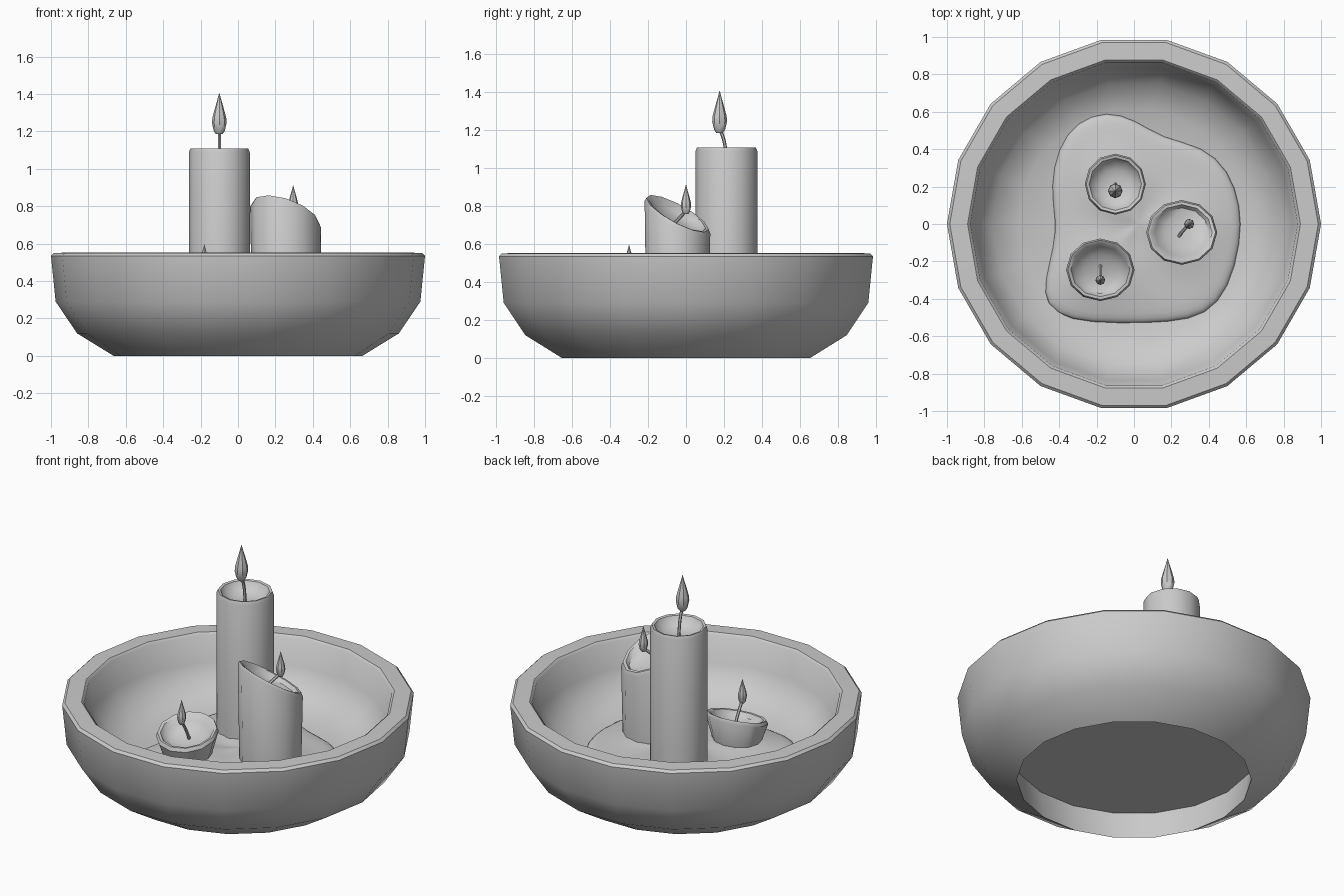
import bpy, bmesh, math
from mathutils import Vector

if "Cube" in bpy.data.objects:
    bpy.data.objects.remove(bpy.data.objects["Cube"])


def finish(name, bm, angle=40):
    bmesh.ops.recalc_face_normals(bm, faces=bm.faces)
    me = bpy.data.meshes.new(name)
    bm.to_mesh(me)
    bm.free()
    ob = bpy.data.objects.new(name, me)
    bpy.context.collection.objects.link(ob)
    bpy.ops.object.select_all(action='DESELECT')
    ob.select_set(True)
    bpy.context.view_layer.objects.active = ob
    bpy.ops.object.shade_smooth_by_angle(angle=math.radians(angle))
    return ob


def skin(name, rings, start_cap=True, angle=40):
    """Join a list of equal-length point rings into a capped surface."""
    bm = bmesh.new()
    loops = [[bm.verts.new(p) for p in ring] for ring in rings]
    n = len(loops[0])
    for a, b in zip(loops, loops[1:]):
        for i in range(n):
            j = (i + 1) % n
            bm.faces.new((a[i], a[j], b[j], b[i]))
    caps = [loops[0], loops[-1]] if start_cap else [loops[-1]]
    for loop in caps:
        c = bm.verts.new(sum((v.co for v in loop), Vector()) / n)
        for i in range(n):
            bm.faces.new((loop[i], loop[(i + 1) % n], c))
    return finish(name, bm, angle)


def ring(cx, cy, rx, ry, n, height):
    """Ellipse of points; height is a function of the offsets from the centre."""
    pts = []
    for i in range(n):
        a = math.tau * i / n
        dx, dy = rx * math.cos(a), ry * math.sin(a)
        pts.append((cx + dx, cy + dy, height(dx, dy)))
    return pts


# Bowl: recessed underside, outer wall, rim, inner wall, floor
bowl = [(0.69, 0.175), (0.665, 0), (0.86, 0.12), (0.975, 0.29), (1.0, 0.535), (0.985, 0.55),
        (0.89, 0.553), (0.875, 0.54), (0.85, 0.38), (0.76, 0.26), (0.62, 0.195), (0.4, 0.185)]
skin("bowl", [ring(0, 0, r, r, 18, lambda dx, dy, z=z: z) for r, z in bowl])

# Candles: name, centre, radii, foot taper, top height, slope of the top in x and y
candles = [("tall_candle", -0.10, 0.213, 0.163, 0.163, 1.0, 1.108, 0, 0),
           ("middle_candle", 0.255, -0.045, 0.19, 0.173, 0.95, 0.76, -0.3, -0.5),
           ("short_candle", -0.18, -0.245, 0.183, 0.167, 0.72, 0.388, 0, 0.29)]
for name, cx, cy, rx, ry, taper, top, sx, sy in candles:
    rings = [ring(cx, cy, rx * taper, ry * taper, 12, lambda dx, dy: 0.2)]
    for s, drop in [(1, 0.02), (0.95, 0), (0.86, 0.004), (0.76, 0.035), (0.5, 0.06), (0.2, 0.068)]:
        rings.append(ring(cx, cy, rx * s, ry * s, 12,
                          lambda dx, dy: top - drop + sx * dx + sy * dy))
    skin(name, rings)

# Melted wax pool, swelling towards the candles
outline = [(-0.15, 0.61), (0.01, 0.56), (0.15, 0.46), (0.37, 0.42), (0.51, 0.29), (0.575, 0.1),
           (0.575, -0.1), (0.51, -0.35), (0.39, -0.49), (0.2, -0.53), (-0.1, -0.535),
           (-0.35, -0.52), (-0.48, -0.44), (-0.48, -0.3), (-0.43, -0.12), (-0.42, 0.02),
           (-0.45, 0.2), (-0.41, 0.41), (-0.31, 0.55)]
rings = []
for s, z in [(1, 0.175), (1, 0.195), (0.96, 0.215), (0.85, 0.222), (0.7, 0.225),
             (0.55, 0.225), (0.4, 0.225), (0.2, 0.225)]:
    pts = []
    for x, y in outline:
        px, py = 0.04 + (x - 0.04) * s, y * s
        near = min(math.hypot(px - c[1], py - c[2]) for c in candles)
        lift = 0.035 * math.exp(-(near / 0.2) ** 4) if s < 0.9 else 0
        pts.append((px, py, z + lift))
    rings.append(pts)
pool = skin("wax_pool", rings, angle=80)
pool.modifiers.new("smooth", 'SUBSURF').levels = 1
pool.modifiers["smooth"].render_levels = 1


# Wicks and flames
def wick(name, points, r=0.009):
    n = 8
    a, b, c = (Vector(p) for p in points)
    rings = []
    for k in range(n + 1):
        t = k / n
        p = a * (1 - t) ** 2 + b * 2 * t * (1 - t) + c * t * t
        d = ((b - a) * (1 - t) + (c - b) * t).normalized()
        u = d.cross(Vector((1, 0, 0))).normalized()
        v = d.cross(u)
        rings.append([p + r * (math.cos(math.tau * i / 6) * u + math.sin(math.tau * i / 6) * v)
                      for i in range(6)])
    skin(name, rings)


def flame(name, x, y, base, height, r):
    prof = [(0.45, 0), (0.75, 0.08), (1, 0.27), (0.95, 0.4), (0.62, 0.62), (0.28, 0.83), (0.03, 1)]
    skin(name, [ring(x, y, r * s, r * s, 8, lambda dx, dy: base + height * t) for s, t in prof])


wick("tall_wick", [(-0.1, 0.213, 1.03), (-0.1, 0.21, 1.15), (-0.1, 0.178, 1.2)])
flame("tall_flame", -0.1, 0.177, 1.185, 0.22, 0.039)
wick("middle_wick", [(0.23, -0.08, 0.69), (0.26, -0.035, 0.735), (0.295, 0.0, 0.775)])
flame("middle_flame", 0.295, 0.0, 0.757, 0.155, 0.027)
wick("short_wick", [(-0.18, -0.22, 0.315), (-0.18, -0.25, 0.39), (-0.18, -0.298, 0.46)])
flame("short_flame", -0.18, -0.3, 0.445, 0.15, 0.026)
